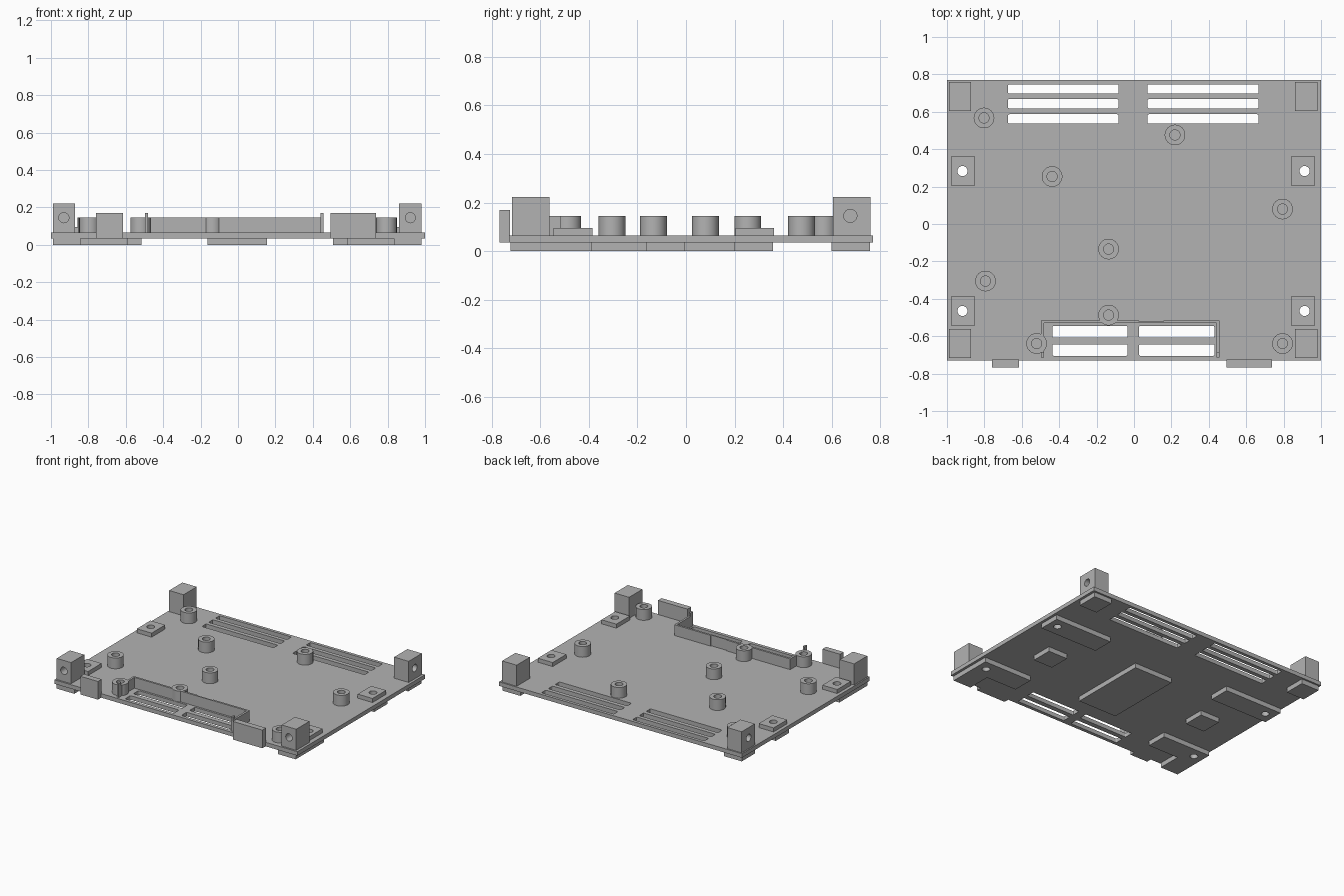
import bpy, bmesh, math
from mathutils import Matrix, Vector

if "Cube" in bpy.data.objects:
    bpy.data.objects.remove(bpy.data.objects["Cube"])

grey = bpy.data.materials.new("plain grey")
grey.diffuse_color = (0.45, 0.45, 0.45, 1)
grey.use_nodes = True
grey.node_tree.nodes["Principled BSDF"].inputs["Base Color"].default_value = grey.diffuse_color

Z0, Z1 = 0.035, 0.065        # underside and top of the plate
HOLE_R = 0.027


def finish(name, bm):
    bmesh.ops.recalc_face_normals(bm, faces=bm.faces)
    me = bpy.data.meshes.new(name)
    bm.to_mesh(me)
    bm.free()
    me.materials.append(grey)
    ob = bpy.data.objects.new(name, me)
    bpy.context.collection.objects.link(ob)
    return ob


def add_box(bm, x0, x1, y0, y1, z0, z1, corner=0):
    m = Matrix.Translation(((x0 + x1) / 2, (y0 + y1) / 2, (z0 + z1) / 2))
    m = m @ Matrix.Diagonal((x1 - x0, y1 - y0, z1 - z0, 1))
    vs = bmesh.ops.create_cube(bm, size=1, matrix=m)["verts"]
    if corner:
        edges = {e for v in vs for e in v.link_edges
                 if abs(e.verts[0].co.z - e.verts[1].co.z) > 1e-4}
        bmesh.ops.bevel(bm, geom=list(edges), offset=corner, segments=3,
                        profile=0.5, affect='EDGES')


def add_cyl(bm, centre, axis, length, r=HOLE_R):
    rot = Vector(axis).to_track_quat('Z', 'Y').to_matrix().to_4x4()
    bmesh.ops.create_cone(bm, cap_ends=True, segments=32, radius1=r, radius2=r,
                          depth=length, matrix=Matrix.Translation(centre) @ rot)


def box(name, *dims):
    bm = bmesh.new()
    add_box(bm, *dims)
    return finish(name, bm)


def prism(name, pts, z0, z1):
    bm = bmesh.new()
    f = bm.faces.new([bm.verts.new((x, y, z0)) for x, y in pts])
    ext = bmesh.ops.extrude_face_region(bm, geom=[f])["geom"]
    for v in ext:
        if isinstance(v, bmesh.types.BMVert):
            v.co.z = z1
    return finish(name, bm)


def cut(ob, bm):
    """Subtract the cutter mesh from the part and keep the baked result."""
    cutter = finish("cutter", bm)
    cutter.hide_render = True
    mod = ob.modifiers.new("cut", 'BOOLEAN')
    mod.operation, mod.solver, mod.object = 'DIFFERENCE', 'EXACT', cutter
    dg = bpy.context.evaluated_depsgraph_get()
    me = bpy.data.meshes.new_from_object(ob.evaluated_get(dg))
    ob.modifiers.clear()
    ob.data = me
    bpy.data.objects.remove(cutter)


def smooth(ob):
    ob.data.shade_smooth()
    ob.data.set_sharp_from_angle(angle=math.radians(30))


# Screw holes that pass through everything
screw_holes = [(x, y) for x in (-0.917, 0.912) for y in (0.283, -0.465)]


def cut_screw_holes(ob, holes):
    bm = bmesh.new()
    for x, y in holes:
        add_cyl(bm, (x, y, 0.05), (0, 0, 1), 0.3)
    cut(ob, bm)
    smooth(ob)


# Base plate with vent slots
plate = box("base_plate", -1, 1, -0.73, 0.77, Z0, Z1)
bm = bmesh.new()
for x0, x1 in ((-0.674, -0.083), (0.072, 0.666)):
    for y in (0.722, 0.643, 0.562):
        add_box(bm, x0, x1, y - 0.025, y + 0.025, 0, 0.1, 0.008)
for x0, x1 in ((-0.436, -0.035), (0.027, 0.43)):
    for y in (-0.576, -0.674):
        add_box(bm, x0, x1, y - 0.031, y + 0.031, 0, 0.1, 0.008)
for x, y in screw_holes:
    add_cyl(bm, (x, y, 0.05), (0, 0, 1), 0.1)
cut(plate, bm)
smooth(plate)

# Raised pads around the screw holes
for x, y in screw_holes:
    c = -0.914 if x < 0 else 0.904
    pad = box("screw_pad", c - 0.061, c + 0.061, y - 0.08, y + 0.08, Z1, 0.095)
    cut_screw_holes(pad, [(x, y)])

# Corner posts with blind holes: front pair faces forward, back pair outward
for side, x0, x1 in ((-1, -0.99, -0.872), (1, 0.862, 0.981)):
    xc = (x0 + x1) / 2
    post = box("front_post", x0, x1, -0.717, -0.562, Z1, 0.222)
    bm = bmesh.new()
    add_cyl(bm, (xc, -0.717, 0.145), (0, 1, 0), 0.2)
    cut(post, bm)
    smooth(post)
    post = box("back_post", x0, x1, 0.605, 0.76, Z1, 0.222)
    bm = bmesh.new()
    add_cyl(bm, (x0 if side < 0 else x1, 0.677, 0.145), (1, 0, 0), 0.16)
    cut(post, bm)
    smooth(post)

# Hollow round standoffs
for x, y in ((-0.802, 0.567), (0.219, 0.476), (-0.438, 0.254),
             (0.794, 0.08), (-0.136, -0.134), (-0.794, -0.305),
             (-0.136, -0.487), (-0.521, -0.639), (0.794, -0.639)):
    bm = bmesh.new()
    ring = [bm.verts.new((x + r, y, z)) for r, z in
            ((HOLE_R, Z1), (0.055, Z1), (0.055, 0.145), (HOLE_R, 0.145))]
    edges = [bm.edges.new((ring[i], ring[(i + 1) % 4])) for i in range(4)]
    bmesh.ops.spin(bm, geom=ring + edges, cent=(x, y, 0), axis=(0, 0, 1),
                   angle=2 * math.pi, steps=40)
    bmesh.ops.remove_doubles(bm, verts=bm.verts, dist=1e-4)
    smooth(finish("standoff", bm))

# U-shaped wall around the front vents, with a shallow recess at the back
prism("vent_wall", [
    (-0.497, -0.714), (-0.482, -0.714), (-0.482, -0.53), (0.442, -0.53),
    (0.442, -0.714), (0.457, -0.714), (0.457, -0.515), (0.158, -0.515),
    (0.158, -0.522), (0.027, -0.522), (0.027, -0.515), (-0.497, -0.515)],
    Z1, 0.145)
for x in (-0.497, 0.442):
    box("wall_end_hook", x, x + 0.015, -0.714, -0.685, 0.145, 0.17)

# Upright tabs on the front edge
for x0, x1 in ((-0.76, -0.615), (0.495, 0.738)):
    box("front_tab", x0, x1, -0.768, -0.725, Z0, 0.17)

# Feet under the plate
box("centre_foot", -0.163, 0.155, -0.39, 0.2, 0, Z0)
for s in (-1, 1):
    def fx(x):
        return s * x - 0.004
    def foot(name, xa, xb, y0, y1):
        a, b = sorted((fx(xa), fx(xb)))
        return box(name, a, b, y0, y1, 0, Z0)
    foot("back_corner_foot", 0.838, 0.985, 0.6, 0.757)
    foot("small_foot", 0.59, 0.748, -0.163, -0.005)
    mid = foot("side_foot", 0.511, 0.985, 0.2, 0.358)
    cut_screw_holes(mid, [h for h in screw_holes if h[0] * s > 0 and h[1] > 0])
    corner = prism("front_corner_foot", [(fx(x), y) for x, y in (
        (0.985, -0.722), (0.985, -0.39), (0.588, -0.39), (0.588, -0.547),
        (0.838, -0.547), (0.838, -0.722))], 0, Z0)
    cut_screw_holes(corner, [h for h in screw_holes if h[0] * s > 0 and h[1] < 0])
